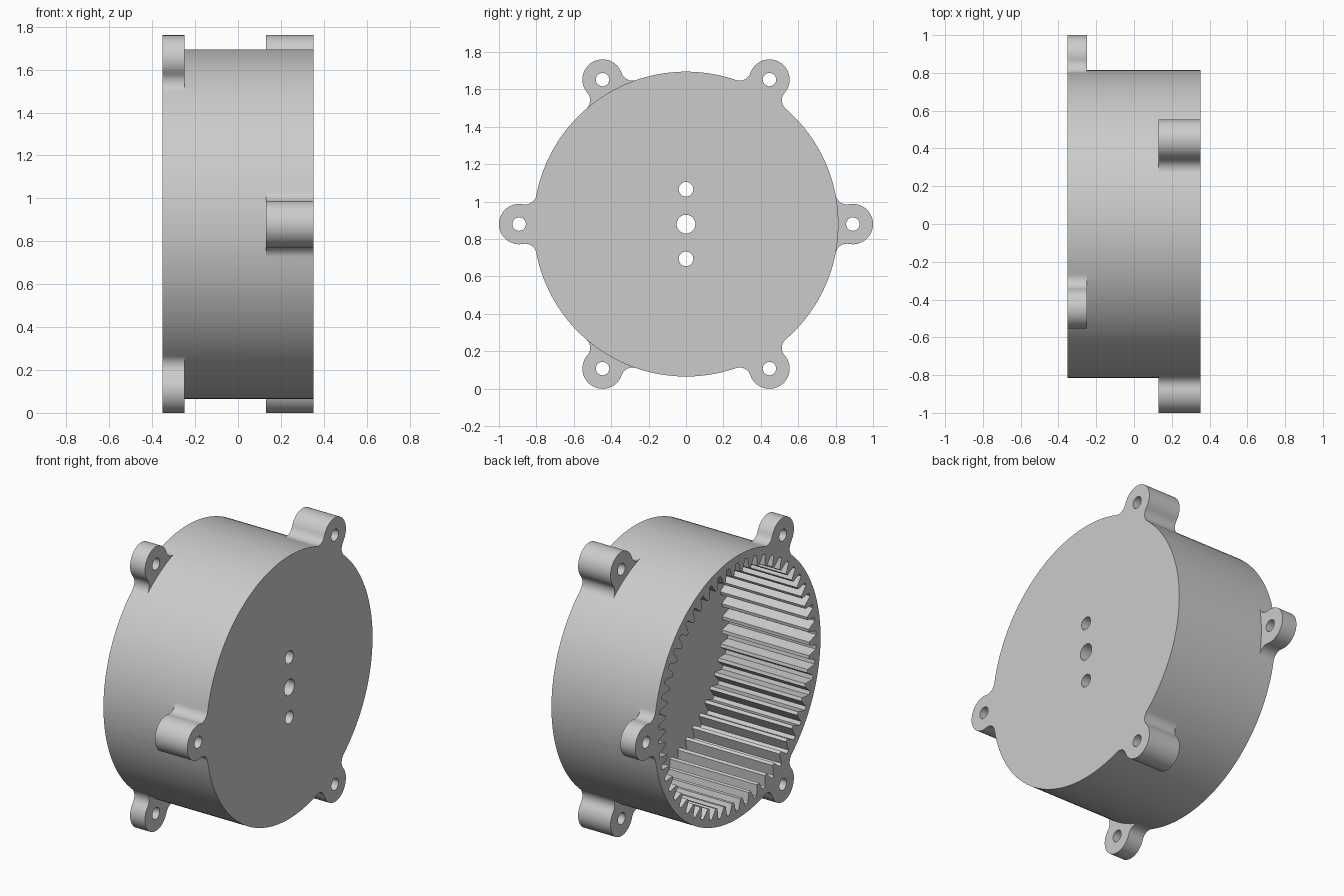
import bpy, bmesh
from math import sin, cos, tau, pi, radians, acos, atan2

cube = bpy.data.objects.get("Cube")
if cube:
    bpy.data.objects.remove(cube, do_unlink=True)

# Main sizes
CENTRE_Z = 0.88
BODY_R, EAR_R, EAR_AT, FILLET = 0.815, 0.108, 0.892, 0.06
BACK, THIN_END, THICK_START, FLOOR, FACE = -0.352, -0.25, 0.13, 0.245, 0.352
TEETH, TIP_R, PITCH_R, ROOT_R = 54, 0.705, 0.738, 0.77

bm = bmesh.new()
cache = {}


def vert(x, p):
    key = (round(x, 5), round(p[0], 5), round(p[1], 5))
    if key not in cache:
        cache[key] = bm.verts.new((x, p[0], p[1] + CENTRE_Z))
    return cache[key]


def polar(r, a, cy=0.0, cz=0.0):
    return (cy + r * cos(a), cz + r * sin(a))


def arc(r, a0, a1, n, cy=0.0, cz=0.0):
    return [polar(r, a0 + (a1 - a0) * i / n, cy, cz) for i in range(n + 1)]


def circle(r, cy=0.0, cz=0.0, n=32):
    return arc(r, 0, tau, n, cy, cz)[:-1]


def wall(path, x0, x1, closed=False):
    ends = path[1:] + path[:1] if closed else path[1:]
    for p, q in zip(path, ends):
        bm.faces.new((vert(x0, p), vert(x0, q), vert(x1, q), vert(x1, p)))


def cap(loops, x):
    """Flat face at x, bounded by the first loop and pierced by the others."""
    edges = []
    for loop in loops:
        for p, q in zip(loop, loop[1:] + loop[:1]):
            a, b = vert(x, p), vert(x, q)
            if a is not b:
                edges.append(bm.edges.get((a, b)) or bm.edges.new((a, b)))
    bmesh.ops.triangle_fill(bm, edges=list(dict.fromkeys(edges)),
                            use_beauty=True, normal=(1, 0, 0))


# Half angle an ear and its fillets take up on the body
d = BODY_R + FILLET
JOIN = acos((d * d + EAR_AT ** 2 - (EAR_R + FILLET) ** 2) / (2 * d * EAR_AT))


def ear_path(angle):
    """Fillet, round tip and fillet of one ear, from low to high angle."""
    fy, fz = polar(d, JOIN)
    touch = atan2(-fz, EAR_AT - fy) % tau
    half = arc(FILLET, JOIN + pi, touch, 10, fy, fz)
    half += arc(EAR_R, touch - pi, 0, 16, EAR_AT, 0)[1:]
    path = [(y, -z) for y, z in half] + half[-2::-1]
    c, s = cos(angle), sin(angle)
    path = [(y * c - z * s, y * s + z * c) for y, z in path]
    path[0] = polar(BODY_R, angle - JOIN)
    path[-1] = polar(BODY_R, angle + JOIN)
    return path


# Outer wall in three slabs, with thin and thick ears alternating
outline = []
step = tau / 6
for k in range(6):
    angle = k * step
    under = arc(BODY_R, angle - JOIN, angle + JOIN, 10)
    between = arc(BODY_R, angle + JOIN, angle + step - JOIN, 18)
    outline += under[:-1] + between[:-1]
    ear_span = (BACK, THIN_END) if k % 2 == 0 else (THICK_START, FACE)
    ear = ear_path(angle)
    hole = circle(0.036, *polar(EAR_AT, angle), 24)
    for slab in ((BACK, THIN_END), (THIN_END, THICK_START), (THICK_START, FACE)):
        wall(between, *slab)
        wall(ear if slab == ear_span else under, *slab)
    wall(hole, *ear_span, closed=True)
    for x in ear_span:
        cap([ear + under[-2:0:-1], hole], x)

# Internal ring gear
gear = []
pitch = tau / TEETH
for t in range(TEETH):
    for frac, r in ((-0.37, ROOT_R), (-0.25, PITCH_R), (-0.12, TIP_R),
                    (0.12, TIP_R), (0.25, PITCH_R), (0.37, ROOT_R)):
        gear.append(polar(r, (t + frac) * pitch))
wall(gear, BACK, FLOOR, closed=True)
cap([outline, gear], BACK)

# End plate with shaft hole and two screw holes
holes = [circle(0.05), circle(0.039, 0, 0.186), circle(0.039, 0, -0.186)]
for h in holes:
    wall(h, FLOOR, FACE, closed=True)
cap([gear] + holes, FLOOR)
cap([outline] + holes, FACE)

bmesh.ops.recalc_face_normals(bm, faces=bm.faces[:])
mesh = bpy.data.meshes.new("ring_gear_housing")
bm.to_mesh(mesh)
bm.free()
housing = bpy.data.objects.new("ring_gear_housing", mesh)
bpy.context.collection.objects.link(housing)

# Plain grey material
grey = bpy.data.materials.new("plain_grey")
grey.use_nodes = True
colour = (0.6, 0.6, 0.6, 1)
grey.diffuse_color = colour
for node in grey.node_tree.nodes:
    if node.type == 'BSDF_PRINCIPLED':
        node.inputs["Base Color"].default_value = colour
mesh.materials.append(grey)

# Smooth curved walls, keep the edges crisp
for o in bpy.context.selected_objects:
    o.select_set(False)
housing.select_set(True)
bpy.context.view_layer.objects.active = housing
bpy.ops.object.shade_smooth_by_angle(angle=radians(25))
